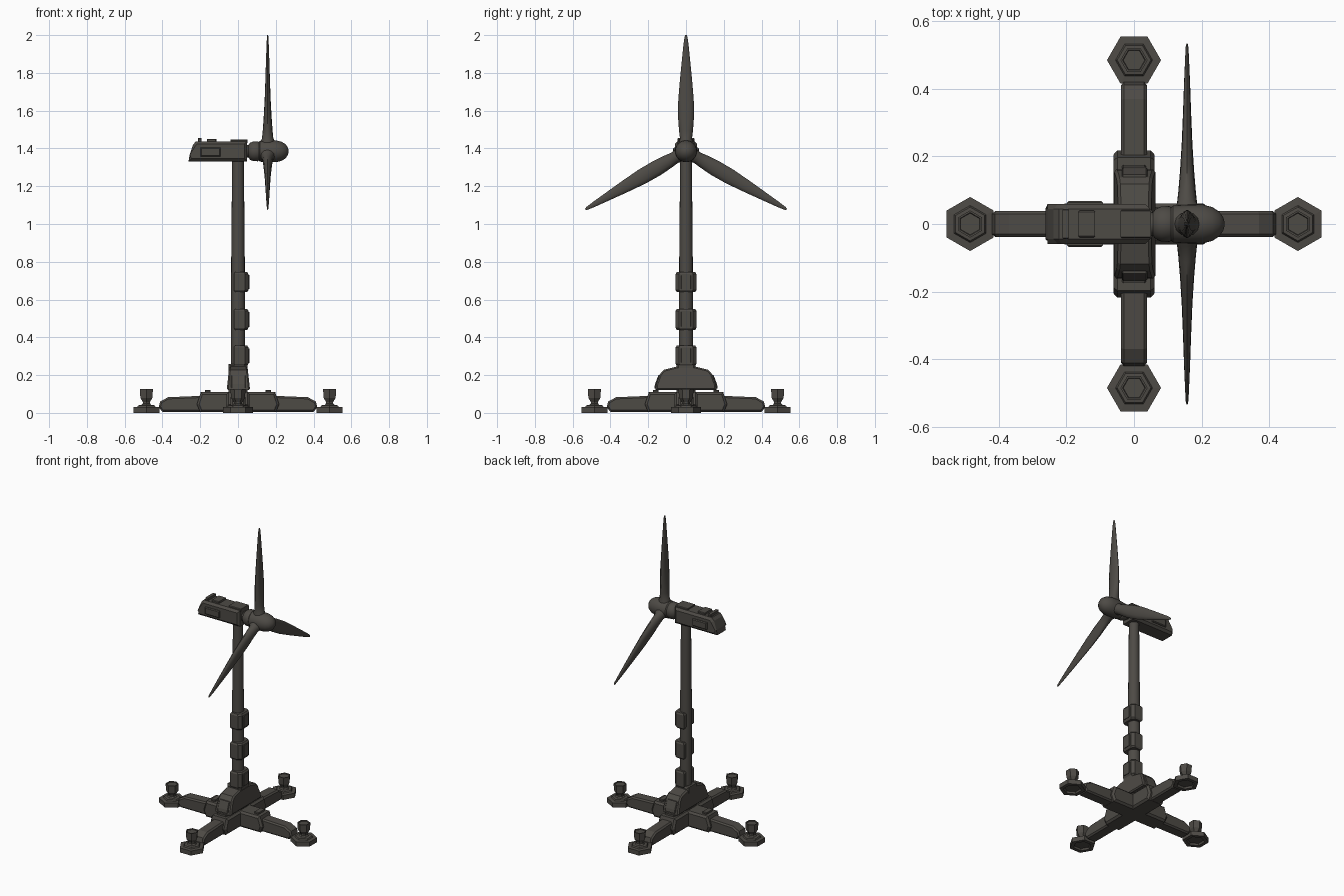
import bpy, bmesh, math
from mathutils import Matrix, Vector

if "Cube" in bpy.data.objects:
    bpy.data.objects.remove(bpy.data.objects["Cube"])

mat = bpy.data.materials.new("dark_warm_grey")
mat.diffuse_color = (0.075, 0.069, 0.060, 1)
mat.use_nodes = True
mat.node_tree.nodes["Principled BSDF"].inputs["Base Color"].default_value = mat.diffuse_color


def finish(bm, name, smooth=None):
    bmesh.ops.recalc_face_normals(bm, faces=bm.faces)
    me = bpy.data.meshes.new(name)
    bm.to_mesh(me)
    bm.free()
    me.materials.append(mat)
    ob = bpy.data.objects.new(name, me)
    bpy.context.collection.objects.link(ob)
    if smooth:
        bpy.ops.object.select_all(action='DESELECT')
        ob.select_set(True)
        bpy.context.view_layer.objects.active = ob
        bpy.ops.object.shade_smooth_by_angle(angle=math.radians(smooth))
    return ob


def loft(name, rings, matrix=Matrix(), smooth=None):
    """Skin a list of rings (lists of points) and cap both ends."""
    bm = bmesh.new()
    vs = [[bm.verts.new(matrix @ Vector(p)) for p in ring] for ring in rings]
    n = len(vs[0])
    for a, b in zip(vs, vs[1:]):
        for i in range(n):
            bm.faces.new((a[i], a[(i + 1) % n], b[(i + 1) % n], b[i]))
    bm.faces.new(vs[0])
    bm.faces.new(vs[-1])
    return finish(bm, name, smooth)


def oval(z, rx, ry, n, start=0.0):
    return [(rx * math.cos(start + 2 * math.pi * i / n),
             ry * math.sin(start + 2 * math.pi * i / n), z) for i in range(n)]


def prism(name, profile, half, bevel=0.0, matrix=Matrix(), top=1.0):
    """Profile in x/z extruded along y; sides lean in towards the top by factor top."""
    z0 = min(p[1] for p in profile)
    z1 = max(p[1] for p in profile)
    bm = bmesh.new()

    def side(s):
        return [bm.verts.new(matrix @ Vector(
            (x, s * half * (1 + (top - 1) * (z - z0) / (z1 - z0)), z))) for x, z in profile]
    a, b = side(-1), side(1)
    fa, fb = bm.faces.new(a), bm.faces.new(b)
    n = len(profile)
    for i in range(n):
        bm.faces.new((a[i], a[(i + 1) % n], b[(i + 1) % n], b[i]))
    if bevel:
        edges = list(set(fa.edges) | set(fb.edges))
        bmesh.ops.bevel(bm, geom=edges, offset=bevel, segments=1, affect='EDGES')
    return finish(bm, name)


def box(name, x0, x1, half, z0, z1, bevel=0.0, matrix=Matrix(), top=1.0):
    return prism(name, [(x0, z0), (x1, z0), (x1, z1), (x0, z1)], half, bevel, matrix, top)


# four outrigger legs with hexagonal feet and screw jacks
for k, side in enumerate(("right", "back", "left", "front")):
    m = Matrix.Rotation(k * math.pi / 2, 4, 'Z')
    prism(side + "_leg", [(0.15, 0.005), (0.40, 0.005), (0.42, 0.03), (0.412, 0.06),
                          (0.37, 0.083), (0.15, 0.092)], 0.039, 0.009, m)
    prism(side + "_leg_root", [(0, 0.004), (0.2, 0.004), (0.218, 0.045), (0.197, 0.11),
                               (0.0, 0.11)], 0.061, 0.012, m)
    box(side + "_leg_cleat", 0.145, 0.175, 0.035, 0.105, 0.122, 0.004, m)
    foot = m @ Matrix.Translation((0.485, 0, 0))
    hexa = math.pi / 6
    loft(side + "_foot", [oval(z, r, r, 6, hexa) for r, z in
         ((0.05, 0.012), (0.055, 0.0), (0.08, 0.0), (0.08, 0.03),
          (0.055, 0.032), (0.05, 0.04), (0.03, 0.042))], foot)
    loft(side + "_jack", [oval(z, r, r, 6, hexa) for r, z in
         ((0.035, 0.038), (0.022, 0.05), (0.022, 0.058), (0.037, 0.08),
          (0.04, 0.127), (0.034, 0.127), (0.032, 0.122))], foot)

# sloping housing at the tower foot, running front to back
turn = Matrix.Translation((0.002, 0, 0)) @ Matrix.Rotation(math.pi / 2, 4, 'Z')
prism("tower_foot_housing", [(-0.162, 0.12), (-0.158, 0.15), (-0.138, 0.205), (-0.118, 0.228),
                             (-0.05, 0.245), (0.05, 0.245), (0.118, 0.228), (0.138, 0.205),
                             (0.158, 0.15), (0.162, 0.12)], 0.062, 0.008, turn, 0.78)
for s, nm in ((-1, "front"), (1, "back")):
    prism(nm + "_housing_panel", [(s * 0.12, 0.13), (s * 0.168, 0.13), (s * 0.164, 0.152),
                                  (s * 0.146, 0.2), (s * 0.12, 0.2)], 0.038, 0.004, turn)
box("housing_neck", -0.05, 0.05, 0.05, 0.1, 0.26, 0.01)

# tapered tower
loft("tower", [oval(z, r, r, 16) for r, z in ((0.039, 0.1), (0.036, 0.8), (0.031, 1.35))], smooth=25)

# equipment boxes clamped on the tower
for i, (z0, z1) in enumerate(((0.25, 0.357), (0.44, 0.55), (0.64, 0.745))):
    zc, h = (z0 + z1) / 2, (z1 - z0) / 2

    def plan(z, g):
        x0, x1, y, c = -0.022 + g, 0.055 - g, 0.055 - g, 0.018
        return [(x0, -y, z), (x1 - c, -y, z), (x1, -y + c, z),
                (x1, y - c, z), (x1 - c, y, z), (x0, y, z)]
    loft(f"tower_box_{i + 1}", [plan(zc - h, 0.006), plan(zc - h + 0.01, 0),
                                plan(zc + h - 0.01, 0), plan(zc + h, 0.006)])
    box(f"tower_box_door_{i + 1}", 0.05, 0.06, 0.026, z0 + 0.015, z1 - 0.015, 0.003)

# nacelle with roof hatches and side panels
prism("nacelle", [(-0.262, 1.332), (-0.256, 1.365), (-0.238, 1.42), (-0.222, 1.438),
                  (0.048, 1.438), (0.048, 1.332)], 0.059, 0.014)
for nm, x0, x1, half, z1 in (("rear_vent", -0.212, -0.192, 0.045, 1.455),
                             ("middle_hatch", -0.165, -0.115, 0.04, 1.451),
                             ("front_hatch", -0.04, 0.05, 0.042, 1.447)):
    box("nacelle_" + nm, x0, x1, half, 1.43, z1, 0.004)
box("nacelle_side_panels", -0.198, -0.092, 0.068, 1.358, 1.405, 0.005)

# rotor hub, turned around the shaft axis
axis = Matrix.Translation((0, 0, 1.385)) @ Matrix.Rotation(math.pi / 2, 4, 'Y')
loft("rotor_hub", [oval(x, r, r, 24) for x, r in
     ((0.03, 0.033), (0.056, 0.034), (0.064, 0.045), (0.08, 0.052), (0.105, 0.053), (0.11, 0.05),
      (0.116, 0.055), (0.16, 0.058), (0.205, 0.057), (0.232, 0.05), (0.252, 0.037),
      (0.264, 0.02), (0.268, 0.006))], axis, 35)

# three blades: station (distance, half thickness, half chord)
stations = ((0.03, 0.036, 0.036), (0.055, 0.037, 0.035), (0.068, 0.030, 0.032),
            (0.11, 0.026, 0.037), (0.18, 0.021, 0.042), (0.27, 0.016, 0.041),
            (0.38, 0.012, 0.032), (0.48, 0.009, 0.022), (0.56, 0.006, 0.014),
            (0.605, 0.004, 0.008), (0.615, 0.002, 0.004))
for k in range(3):
    m = Matrix.Translation((0.157, 0, 1.385)) @ Matrix.Rotation(k * 2 * math.pi / 3, 4, 'X')
    loft(f"blade_{k + 1}", [oval(r, t, c, 12) for r, t, c in stations], m, 40)
